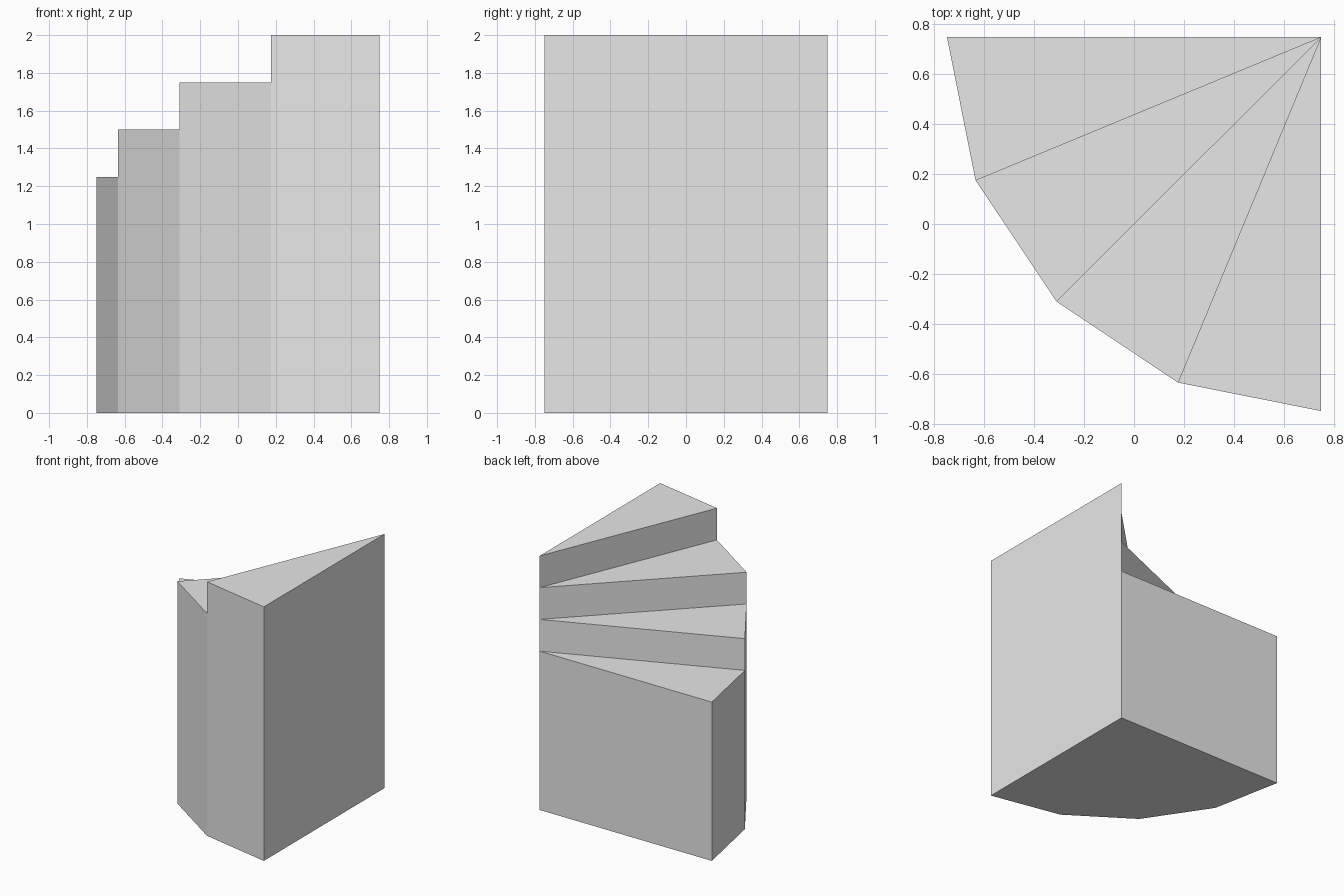
import bpy, bmesh, math

cube = bpy.data.objects.get("Cube")
if cube:
    bpy.data.objects.remove(cube, do_unlink=True)

STEPS = 4
RADIUS = 1.5
PIVOT = RADIUS / 2          # the inner corner sits at x = y = PIVOT
heights = [1.25 + 0.25 * i for i in range(STEPS)]

# Plain grey material
grey = bpy.data.materials.new("light_grey")
grey.use_nodes = True
colour = (0.8, 0.8, 0.8, 1)
grey.diffuse_color = colour
grey.node_tree.nodes["Principled BSDF"].inputs["Base Color"].default_value = colour


def rim(i, z):
    """Point on the outer rim at step boundary i."""
    a = math.pi + math.pi / 2 * i / STEPS
    return (PIVOT + RADIUS * math.cos(a), PIVOT + RADIUS * math.sin(a), z)


def hub(z):
    """Point on the inner corner edge."""
    return (PIVOT, PIVOT, z)


bm = bmesh.new()


def face(*points):
    bm.faces.new([bm.verts.new(p) for p in points])


# Each step: tread, outer wall and the riser from the step below
for i, h in enumerate(heights):
    face(hub(h), rim(i, h), rim(i + 1, h))
    wall = [rim(i, 0), rim(i + 1, 0), rim(i + 1, h), rim(i, h)]
    if i:
        low = heights[i - 1]
        wall.append(rim(i, low))
        face(hub(low), hub(h), rim(i, h), rim(i, low))
    face(*wall)

# Straight sides and the base
face(hub(0), rim(0, 0), rim(0, heights[0]), hub(heights[0]))
face(hub(0), *[hub(h) for h in heights], rim(STEPS, heights[-1]), rim(STEPS, 0))
face(hub(0), *[rim(i, 0) for i in reversed(range(STEPS + 1))])

# Weld into one closed solid
bmesh.ops.remove_doubles(bm, verts=bm.verts[:], dist=0.0001)
bmesh.ops.recalc_face_normals(bm, faces=bm.faces[:])

mesh = bpy.data.meshes.new("winder_stairs")
bm.to_mesh(mesh)
bm.free()
mesh.materials.append(grey)
stairs = bpy.data.objects.new("winder_stairs", mesh)
bpy.context.collection.objects.link(stairs)
